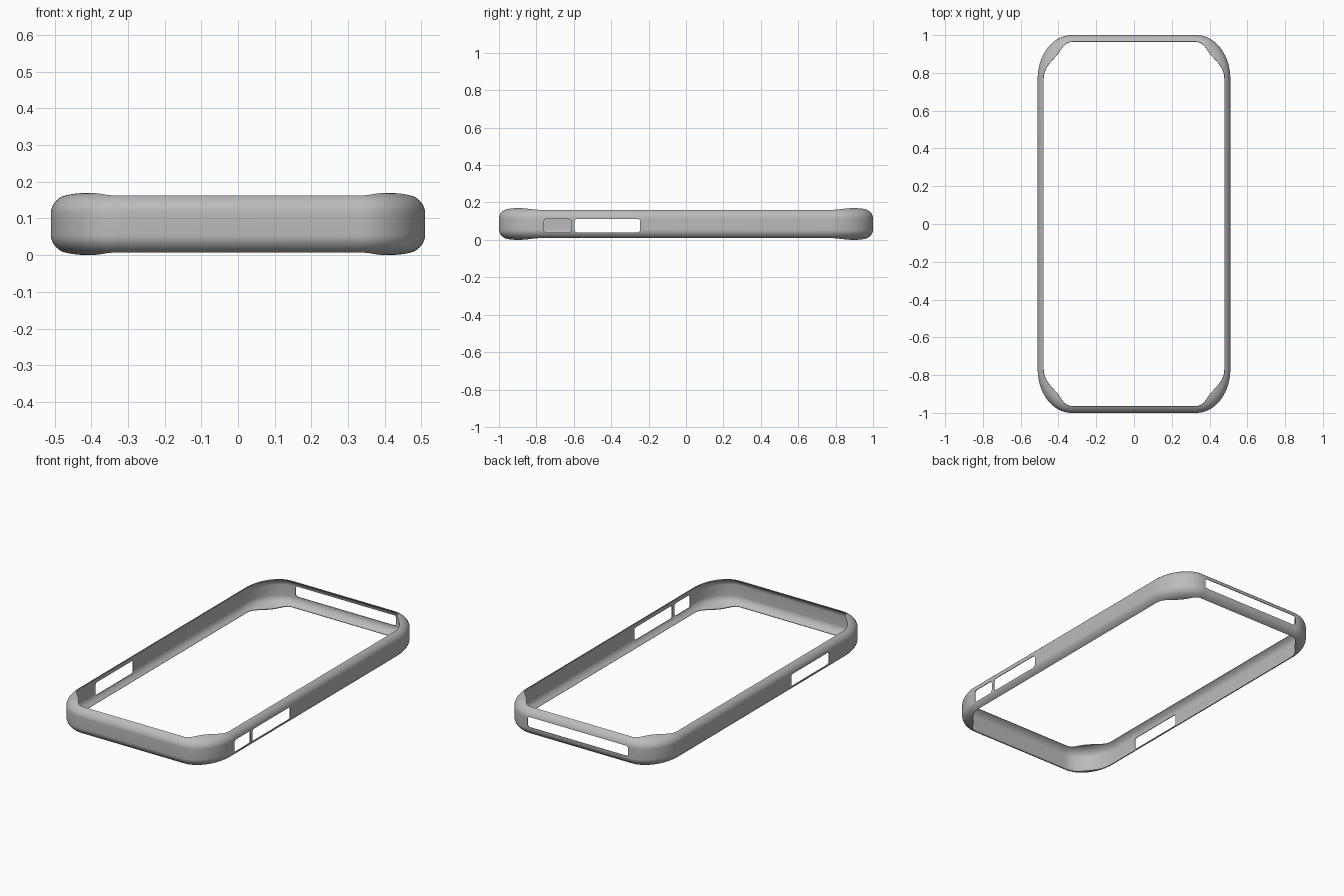
import bpy
import bmesh
from math import sin, cos, pi, sqrt

cube = bpy.data.objects.get("Cube")
if cube:
    bpy.data.objects.remove(cube, do_unlink=True)

HALF_X, HALF_Y, MID_Z = 0.51, 1.0, 0.085
CORNER_X, CORNER_Y = 0.18, 0.23      # elliptical corner radii in plan
FLAT, ROUND_D, ROUND_Z = 0.03, 0.07, 0.055   # wall profile
CORNER_STEPS, LIP_STEPS = 20, 10

grey = bpy.data.materials.new("soft grey")
grey.use_nodes = True
colour = (0.5, 0.5, 0.5, 1)
grey.diffuse_color = colour
grey.node_tree.nodes["Principled BSDF"].inputs["Base Color"].default_value = colour


def outline():
    """Plan points, each with its outward normal and lip depth."""
    stations = []
    for q in range(4):
        for i in range(CORNER_STEPS + 1):
            t = (q + i / CORNER_STEPS) * pi / 2
            c, s = cos(t), sin(t)
            sx = 1 if q in (0, 3) else -1
            sy = 1 if q in (0, 1) else -1
            x = sx * (HALF_X - CORNER_X) + CORNER_X * c
            y = sy * (HALF_Y - CORNER_Y) + CORNER_Y * s
            nx, ny = c / CORNER_X, s / CORNER_Y
            n = sqrt(nx * nx + ny * ny)
            depth = 0.03 * c * c + 0.035 * s * s + 0.03 * sin(2 * t) ** 2
            stations.append((x, y, nx / n, ny / n, depth))
    return stations


def section(depth):
    """Wall profile from bottom lip to top lip as (inset, height)."""
    upper = []
    for i in range(LIP_STEPS + 1):
        d = depth * (i / LIP_STEPS) ** 2
        upper.append((d, FLAT + ROUND_Z * sqrt(1 - (1 - d / ROUND_D) ** 2)))
    return [(d, -z) for d, z in reversed(upper)] + upper


# Curved wall swept around the rounded outline
bm = bmesh.new()
rings = []
for x, y, nx, ny, depth in outline():
    rings.append([bm.verts.new((x - nx * d, y - ny * d, MID_Z + z))
                  for d, z in section(depth)])
for a, b in zip(rings, rings[1:] + rings[:1]):
    for j in range(len(a) - 1):
        bm.faces.new((a[j], b[j], b[j + 1], a[j + 1]))
mesh = bpy.data.meshes.new("bumper_frame")
bm.to_mesh(mesh)
bm.free()
mesh.materials.append(grey)
frame = bpy.data.objects.new("bumper_frame", mesh)
bpy.context.collection.objects.link(frame)
shell = frame.modifiers.new("thin wall", 'SOLIDIFY')
shell.thickness = 0.004
shell.offset = -1


def cut(name, low, high, axis):
    """Rounded slot cut through the wall along the given axis."""
    bm = bmesh.new()
    bmesh.ops.create_cube(bm, size=1)
    for v in bm.verts:
        v.co = [(l + h) / 2 + c * (h - l) for l, h, c in zip(low, high, v.co)]
    edges = [e for e in bm.edges
             if abs(e.verts[0].co[axis] - e.verts[1].co[axis]) > 1e-4]
    bmesh.ops.bevel(bm, geom=edges, offset=0.014, segments=4,
                    profile=0.5, affect='EDGES')
    me = bpy.data.meshes.new(name)
    bm.to_mesh(me)
    bm.free()
    me.materials.append(grey)
    ob = bpy.data.objects.new(name, me)
    bpy.context.collection.objects.link(ob)
    ob.hide_render = True
    mod = frame.modifiers.new(name, 'BOOLEAN')
    mod.operation, mod.solver, mod.object = 'DIFFERENCE', 'EXACT', ob
    return ob


# Side button slots, side switch slot and the long slot in the back end
cutters = [
    cut("side_slots", (-0.6, -0.595, 0.04), (0.6, -0.245, 0.112), 0),
    cut("switch_slot", (0.4, -0.76, 0.04), (0.6, -0.615, 0.112), 0),
    cut("back_slot", (-0.325, 0.9, 0.06), (0.325, 1.1, 0.12), 1),
]

# Bake the cuts, then remove the helpers
bpy.context.view_layer.update()
graph = bpy.context.evaluated_depsgraph_get()
baked = bpy.data.meshes.new_from_object(frame.evaluated_get(graph))
frame.modifiers.clear()
frame.data = baked
for ob in cutters:
    bpy.data.objects.remove(ob, do_unlink=True)

bpy.ops.object.select_all(action='DESELECT')
frame.select_set(True)
bpy.context.view_layer.objects.active = frame
bpy.ops.object.shade_smooth_by_angle(angle=pi / 6)
